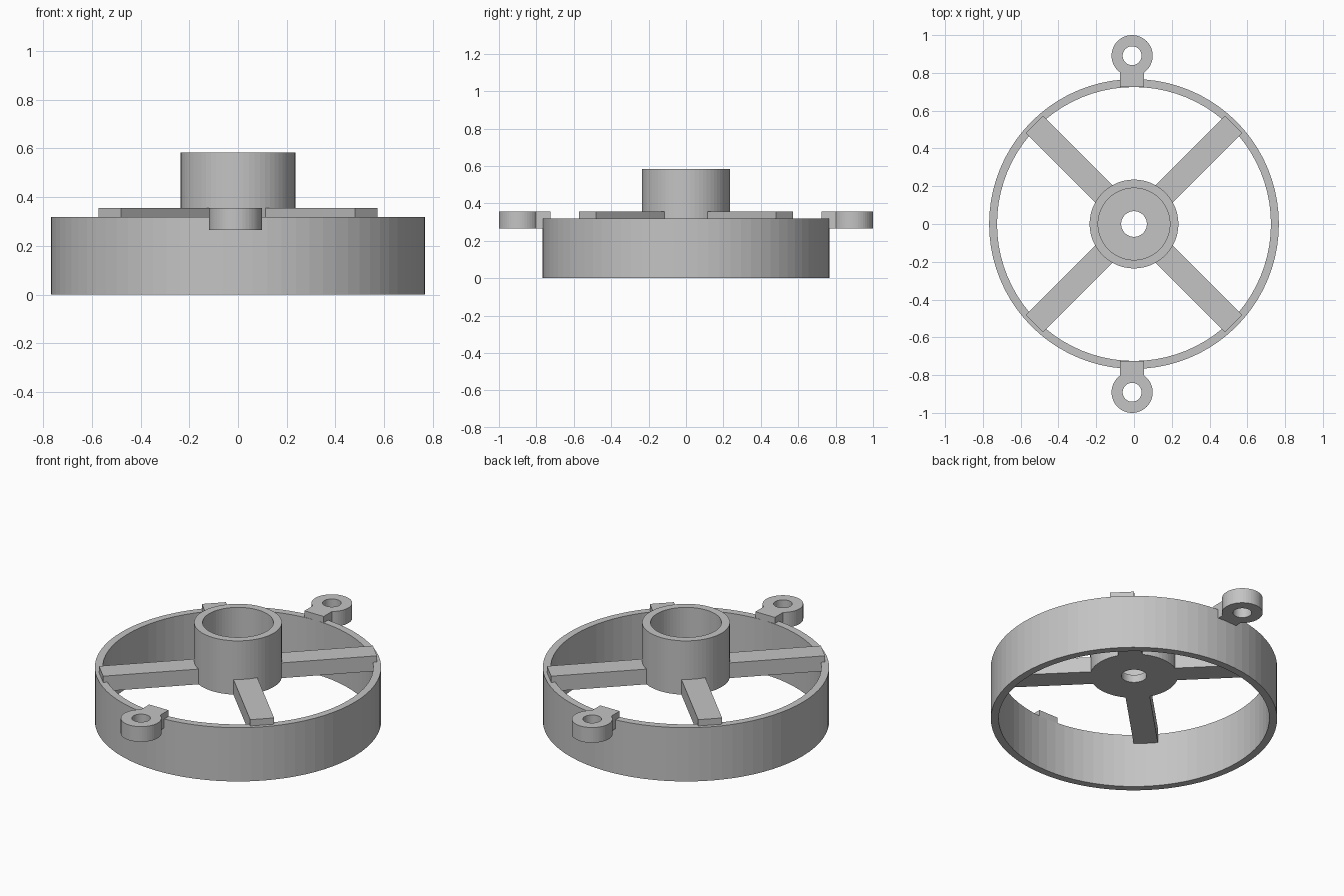
import bpy, bmesh, math
from mathutils import Matrix, Vector

if "Cube" in bpy.data.objects:
    bpy.data.objects.remove(bpy.data.objects["Cube"], do_unlink=True)

# One plain grey for everything
grey = bpy.data.materials.new("light_grey")
grey.use_nodes = True
colour = (0.55, 0.55, 0.55, 1)
grey.diffuse_color = colour
grey.node_tree.nodes["Principled BSDF"].inputs["Base Color"].default_value = colour

BASE, DECK = 0.265, 0.355   # underside and top of spokes and lugs


def finish(name, bm):
    bmesh.ops.recalc_face_normals(bm, faces=bm.faces)
    mesh = bpy.data.meshes.new(name)
    bm.to_mesh(mesh)
    bm.free()
    mesh.materials.append(grey)
    obj = bpy.data.objects.new(name, mesh)
    bpy.context.collection.objects.link(obj)
    return obj


def lathe(name, profile, centre=(0, 0), steps=64):
    """Turn a closed (radius, z) profile around a vertical axis."""
    bm = bmesh.new()
    rings = []
    for i in range(steps):
        a = math.tau * i / steps
        rings.append([bm.verts.new((centre[0] + r * math.cos(a),
                                    centre[1] + r * math.sin(a), z))
                      for r, z in profile])
    n = len(profile)
    for i in range(steps):
        here, there = rings[i], rings[(i + 1) % steps]
        for j in range(n):
            k = (j + 1) % n
            bm.faces.new((here[j], there[j], there[k], here[k]))
    return finish(name, bm)


def tube(name, outer, inner, bottom, top, centre=(0, 0), steps=64):
    return lathe(name, [(outer, bottom), (outer, top), (inner, top), (inner, bottom)],
                 centre, steps)


def box(name, low, high, angle=0):
    low, high = Vector(low), Vector(high)
    bm = bmesh.new()
    bmesh.ops.create_cube(bm, size=1)
    bmesh.ops.transform(bm, verts=bm.verts, matrix=(
        Matrix.Rotation(angle, 4, "Z")
        @ Matrix.Translation((low + high) / 2)
        @ Matrix.Diagonal((*(high - low), 1))))
    return finish(name, bm)


# Outer ring
tube("outer_ring", 0.767, 0.725, 0, 0.318, steps=80)

# Cup-shaped hub with a thin floor and a central hole
floor = BASE + 0.045
lathe("hub", [(0.068, BASE), (0.235, BASE), (0.235, 0.583),
              (0.19, 0.583), (0.19, floor), (0.068, floor)])

# Four diagonal spokes resting in the ring
for i in range(4):
    box(f"spoke_{i + 1}", (0.21, -0.065, BASE), (0.745, 0.065, DECK),
        math.radians(45 + 90 * i))

# Front and back mounting lugs, each with an eyelet and a neck
for side, s in (("front", -1), ("back", 1)):
    x = -0.01
    tube(f"{side}_lug_eyelet", 0.109, 0.05, BASE, DECK, (x, s * 0.891), 48)
    ends = sorted((s * 0.725, s * 0.81))
    box(f"{side}_lug_neck", (x - 0.063, ends[0], BASE), (x + 0.063, ends[1], DECK))
